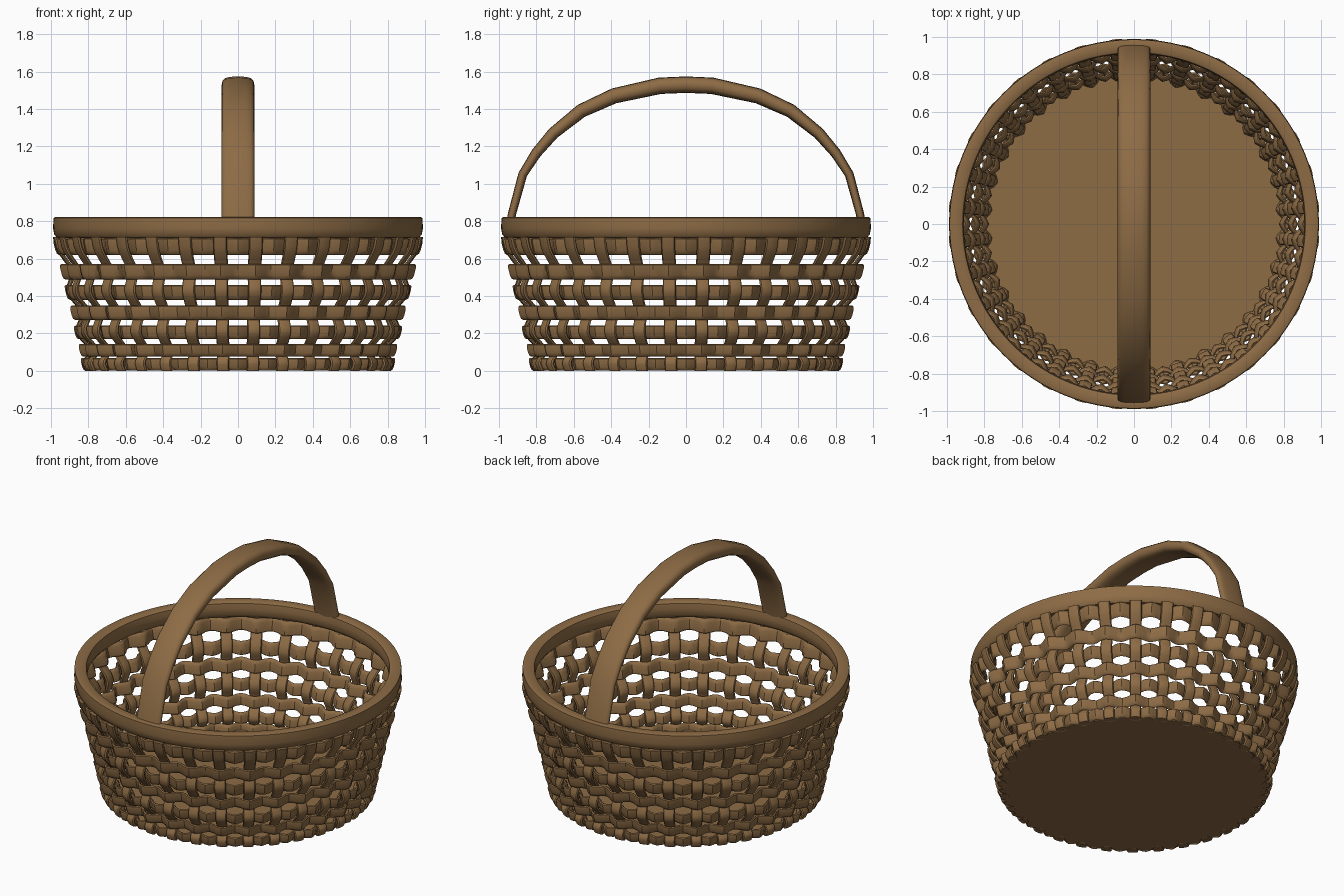
import bpy, bmesh, math
from math import sin, cos, pi

if "Cube" in bpy.data.objects:
    bpy.data.objects.remove(bpy.data.objects["Cube"])

wicker = bpy.data.materials.new("wicker")
wicker.diffuse_color = (0.27, 0.15, 0.06, 1)
wicker.use_nodes = True
wicker.node_tree.nodes["Principled BSDF"].inputs["Base Color"].default_value = wicker.diffuse_color

N = 32        # upright stakes
AMP = 0.024   # in-and-out travel of the weave
# rows of the weave: height, wall radius, strip half height
ROWS = [(0.035, 0.80, 0.034), (0.11, 0.815, 0.034), (0.205, 0.836, 0.036),
        (0.31, 0.86, 0.038), (0.42, 0.885, 0.04), (0.53, 0.914, 0.042), (0.665, 0.945, 0.045)]


def loft(bm, rings, closed):
    """Skin a list of equal rings, capping the ends when open."""
    vs = [[bm.verts.new(p) for p in r] for r in rings]
    n, m = len(vs), len(vs[0])
    for i in range(n if closed else n - 1):
        a, b = vs[i], vs[(i + 1) % n]
        for j in range(m):
            k = (j + 1) % m
            bm.faces.new((a[j], a[k], b[k], b[j]))
    if not closed:
        bm.faces.new(vs[0][::-1])
        bm.faces.new(vs[-1])


def finish(name, bm, angle=40):
    bmesh.ops.recalc_face_normals(bm, faces=bm.faces)
    me = bpy.data.meshes.new(name)
    bm.to_mesh(me)
    bm.free()
    ob = bpy.data.objects.new(name, me)
    bpy.context.collection.objects.link(ob)
    me.materials.append(wicker)
    bpy.ops.object.select_all(action='DESELECT')
    ob.select_set(True)
    bpy.context.view_layer.objects.active = ob
    bpy.ops.object.shade_smooth_by_angle(angle=math.radians(angle))
    return ob


def oval(a, b, n=10, power=0.7):
    """Flattened oval section, a wide and b thick."""
    f = lambda v: math.copysign(abs(v) ** power, v)
    return [(a * f(cos(2 * pi * i / n)), b * f(sin(2 * pi * i / n))) for i in range(n)]


def wall(z):
    """Wall radius at height z, extended past the end rows."""
    i = 0
    while i < len(ROWS) - 2 and z > ROWS[i + 1][0]:
        i += 1
    (z0, r0, _), (z1, r1, _) = ROWS[i], ROWS[i + 1]
    return r0 + (r1 - r0) * (z - z0) / (z1 - z0)


# upright stakes, weaving outside on even rows and inside on odd rows
path = [(wall(0) + AMP * 0.6, 0.0)]
for i, (z, r, h) in enumerate(ROWS):
    s = 1 if i % 2 == 0 else -1
    path.append((r + s * AMP, z))
    if i < len(ROWS) - 1:
        z1 = ROWS[i + 1][0]
        for t in (0.25, 0.5, 0.75):
            zz = z + (z1 - z) * t
            path.append((wall(zz) + s * AMP * cos(pi * t), zz))
path.append((wall(0.715) + AMP, 0.715))
bm = bmesh.new()
for k in range(N):
    t = 2 * pi * (k + 0.5) / N - pi / 2
    rings = []
    for r, z in path:
        w = 0.033 + 0.006 * z
        rings.append([((r + d) * cos(t) - u * sin(t), (r + d) * sin(t) + u * cos(t), z)
                      for u, d in oval(w, 0.013)])
    loft(bm, rings, False)
finish("upright_stakes", bm)

# horizontal weavers, passing the stakes on the opposite side
for i, (z, r, h) in enumerate(ROWS):
    s = -1 if i % 2 == 0 else 1
    bm = bmesh.new()
    rings = []
    for k in range(N * 6):
        t = 2 * pi * k / (N * 6) - pi / 2
        rr = r - s * AMP * cos(N * t + N * pi / 2)
        rings.append([((rr + d + 0.25 * u) * cos(t), (rr + d + 0.25 * u) * sin(t), z + u)
                      for u, d in oval(h, 0.013)])
    loft(bm, rings, True)
    finish(f"weaver_{i + 1}", bm)

# rim band
profile = [(0.925, 0.72), (0.945, 0.71), (0.968, 0.712), (0.982, 0.728), (0.989, 0.76),
           (0.986, 0.818), (0.975, 0.822), (0.93, 0.822), (0.916, 0.815), (0.91, 0.78), (0.913, 0.74)]
bm = bmesh.new()
loft(bm, [[(r * cos(t), r * sin(t), z) for r, z in profile]
          for t in (2 * pi * k / 96 for k in range(96))], True)
finish("rim", bm)

# floor disc
bm = bmesh.new()
bmesh.ops.create_cone(bm, cap_ends=True, segments=64, radius1=0.8, radius2=0.8, depth=0.024)
bmesh.ops.translate(bm, verts=bm.verts, vec=(0, 0, 0.014))
finish("floor", bm)

# arched handle: centre line of one half (y, z, half thickness), mirrored
half = [(0.945, 0.76, 0.022), (0.93, 0.84, 0.022), (0.873, 1.05, 0.024), (0.80, 1.165, 0.028),
        (0.71, 1.27, 0.032), (0.56, 1.39, 0.037), (0.385, 1.47, 0.041), (0.14, 1.524, 0.044)]
arch = half + [(0, 1.53, 0.044)] + [(-y, z, h) for y, z, h in reversed(half)]
bm = bmesh.new()
rings = []
for i, (y, z, h) in enumerate(arch):
    a, b = arch[max(i - 1, 0)], arch[min(i + 1, len(arch) - 1)]
    dy, dz = b[0] - a[0], b[1] - a[1]
    L = math.hypot(dy, dz)
    ny, nz = dz / L, -dy / L
    rings.append([(u, y + ny * d, z + nz * d) for u, d in oval(0.087, h, 16)])
loft(bm, rings, False)
finish("handle", bm, 50)
